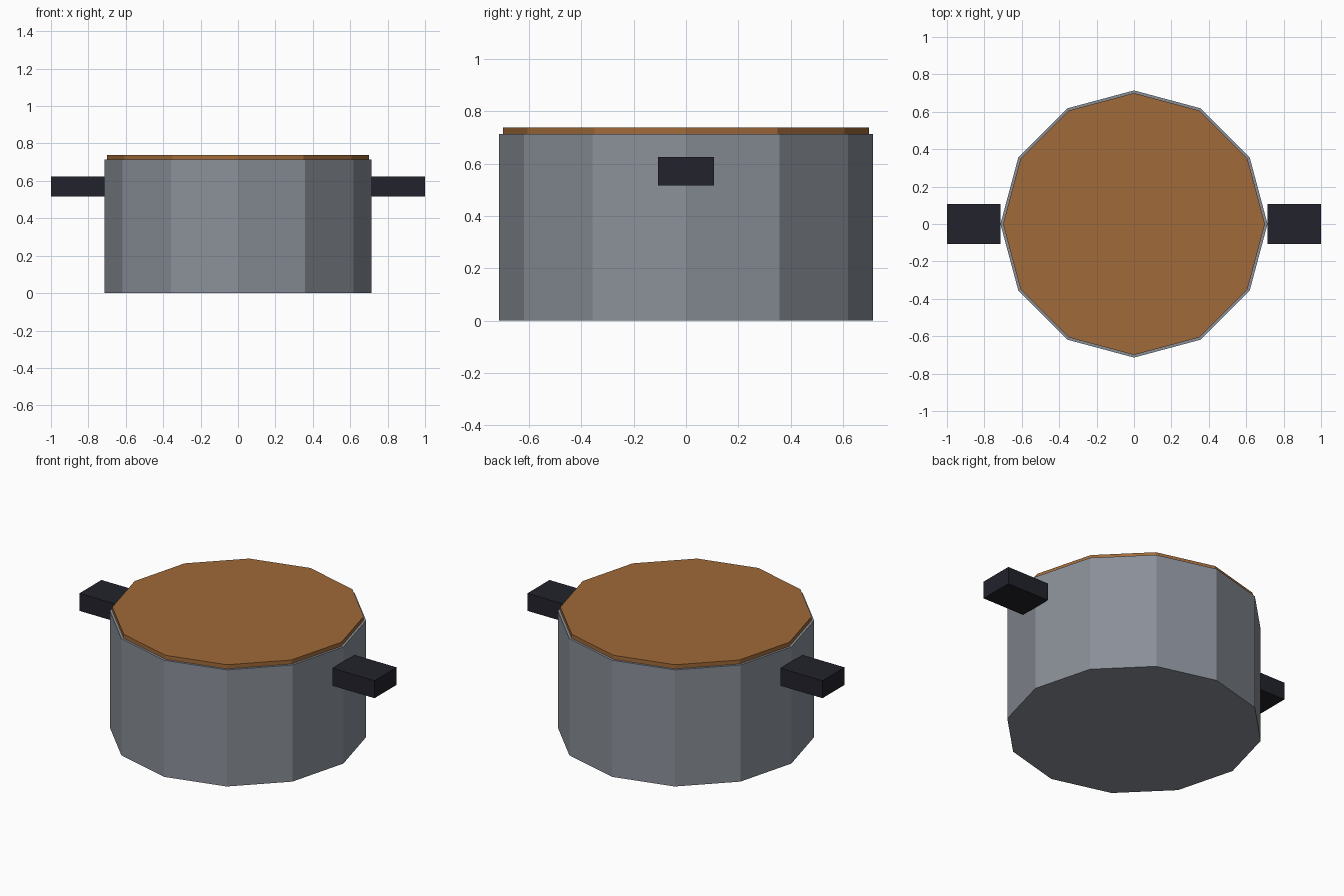
import bpy

if "Cube" in bpy.data.objects:
    bpy.data.objects.remove(bpy.data.objects["Cube"])

R = 0.714  # pot radius and height


def material(name, color):
    m = bpy.data.materials.new(name)
    m.diffuse_color = (*color, 1.0)
    m.use_nodes = True
    m.node_tree.nodes["Principled BSDF"].inputs["Base Color"].default_value = m.diffuse_color
    return m


steel = material("steel grey", (0.254, 0.275, 0.314))
wood = material("wood brown", (0.352, 0.144, 0.042))
dark = material("dark handle", (0.016, 0.016, 0.025))


def drum(name, radius, z0, z1, mat):
    """Twelve-sided flat-shaded cylinder with a corner on the x axis."""
    bpy.ops.mesh.primitive_cylinder_add(
        vertices=12, radius=radius, depth=z1 - z0, location=(0, 0, (z0 + z1) / 2))
    ob = bpy.context.object
    ob.name = name
    ob.data.materials.append(mat)
    return ob


def box(name, size, center, mat):
    bpy.ops.mesh.primitive_cube_add(size=1, location=center)
    ob = bpy.context.object
    ob.name = name
    ob.scale = size
    bpy.ops.object.transform_apply(location=False, rotation=False, scale=True)
    ob.data.materials.append(mat)
    return ob


# Pot body and the slightly narrower lid sunk into its top
drum("pot_body", R, 0.0, R, steel)
drum("lid", 0.70, 0.704, 0.739, wood)

# Block handles on both sides
for side, sx in (("left", -1), ("right", 1)):
    box(side + "_handle", (0.286, 0.214, 0.107), (sx * 0.857, 0, 0.571), dark)
